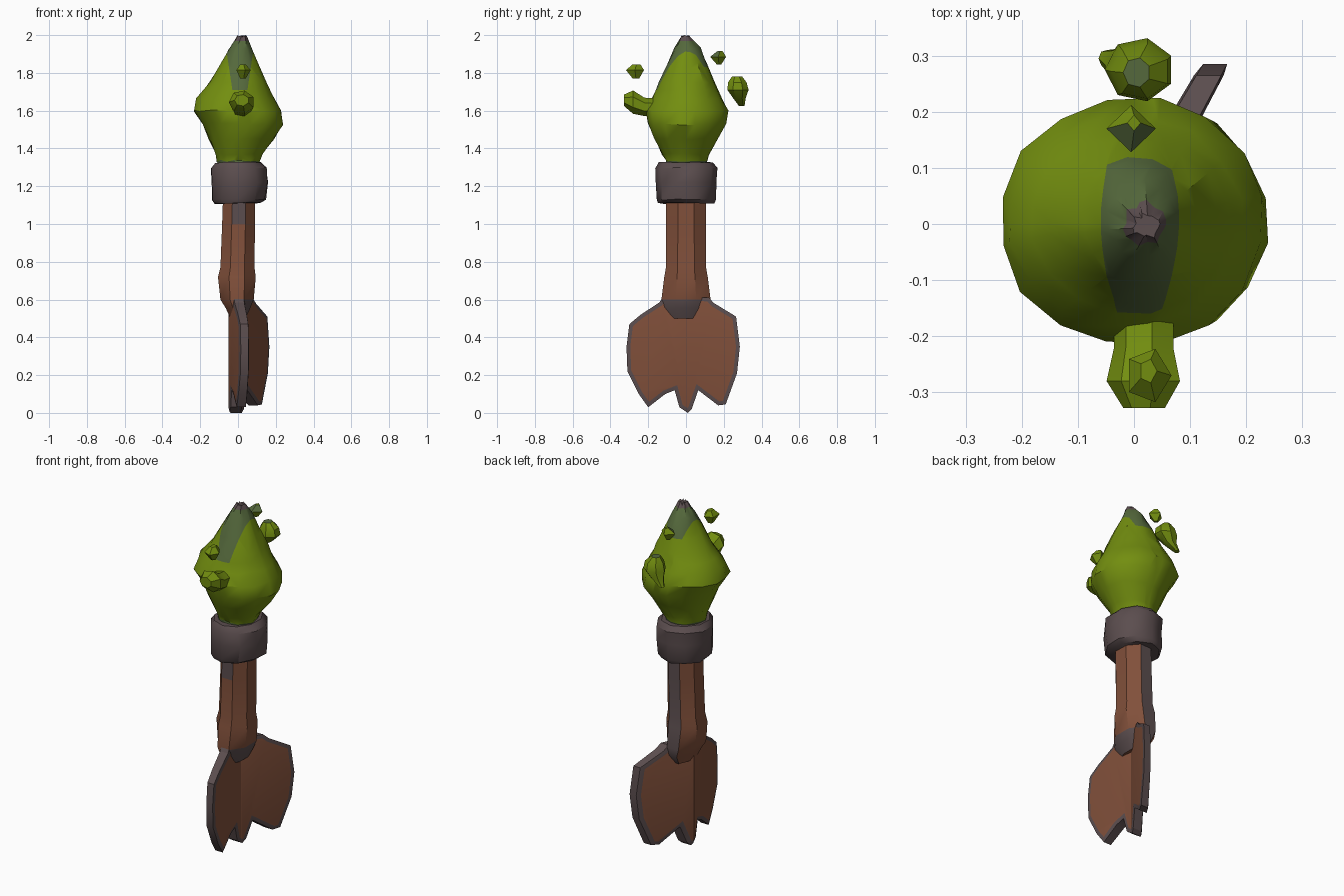
import bpy, bmesh, math, random
from mathutils import Vector, Matrix

random.seed(4)
cube = bpy.data.objects.get("Cube")
if cube:
    bpy.data.objects.remove(cube)


def material(name, r, g, b):
    m = bpy.data.materials.new(name)
    m.use_nodes = True
    m.diffuse_color = (r, g, b, 1)
    m.node_tree.nodes["Principled BSDF"].inputs["Base Color"].default_value = (r, g, b, 1)
    return m


MATS = [material("leaf_green", 0.17, 0.27, 0.005),
        material("moss_green", 0.09, 0.14, 0.045),
        material("wood_brown", 0.22, 0.08, 0.043),
        material("bark_grey", 0.105, 0.075, 0.077)]
GREEN, MOSS, BROWN, GREY = range(4)


def finish(name, bm, rule=None, angle=35):
    """Turn a bmesh into an object, colouring each face by the rule."""
    bmesh.ops.recalc_face_normals(bm, faces=bm.faces)
    if rule:
        for f in bm.faces:
            f.material_index = rule(f.calc_center_median(), f.normal)
    mesh = bpy.data.meshes.new(name)
    bm.to_mesh(mesh)
    bm.free()
    for m in MATS:
        mesh.materials.append(m)
    ob = bpy.data.objects.new(name, mesh)
    bpy.context.collection.objects.link(ob)
    bpy.ops.object.select_all(action='DESELECT')
    ob.select_set(True)
    bpy.context.view_layer.objects.active = ob
    bpy.ops.object.shade_smooth_by_angle(angle=math.radians(angle))
    return ob


def loft(rings, sides, jitter=0.0, turn=0.5, matrix=None):
    """Stack rings of (z, centre x, centre y, radius x, radius y)."""
    bm = bmesh.new()
    loops = []
    for z, cx, cy, rx, ry in rings:
        loop = []
        for i in range(sides):
            a = math.tau * (i + turn) / sides
            k = 1 / math.cos(math.pi / sides) if turn else 1
            p = Vector((cx + k * rx * math.cos(a), cy + k * ry * math.sin(a), z))
            p += Vector(random.uniform(-jitter, jitter) for _ in range(3))
            loop.append(bm.verts.new(p))
        loops.append(loop)
    for lo, hi in zip(loops, loops[1:]):
        for i in range(sides):
            j = (i + 1) % sides
            bm.faces.new((lo[i], lo[j], hi[j], hi[i]))
    bm.faces.new(loops[0][::-1])
    bm.faces.new(loops[-1])
    if matrix:
        bm.transform(matrix)
    return bm


def cut(bm, co, no):
    bmesh.ops.bisect_plane(bm, geom=bm.verts[:] + bm.edges[:] + bm.faces[:],
                           plane_co=co, plane_no=no)


# Bud-shaped head, given by its extents left, right, front and back
head_spans = [(1.30, -.10, .10, -.11, .11), (1.335, -.11, .11, -.11, .11),
              (1.37, -.115, .13, -.125, .125), (1.45, -.15, .19, -.165, .165),
              (1.53, -.185, .235, -.20, .21), (1.60, -.235, .23, -.21, .22),
              (1.66, -.22, .19, -.18, .19), (1.75, -.145, .15, -.14, .15),
              (1.85, -.085, .105, -.10, .11), (1.93, -.045, .07, -.06, .075)]
head_rings = [(z, (a + b) / 2, (c + d) / 2, (b - a) / 2, (d - c) / 2)
              for z, a, b, c, d in head_spans]
head = loft(head_rings + [(1.995, .022, -.003, .022, .02)], 16, jitter=0.005)
PATCH_X, PATCH_Z, SLOPE = 0.01, 1.71, 0.15


def patch_width(z):
    return 0.04 + SLOPE * (z - PATCH_Z)


for side in (-1, 1):
    cut(head, (PATCH_X + side * patch_width(PATCH_Z), 0, PATCH_Z), (side, 0, -SLOPE))
cut(head, (0, 0, 0), (0, 1, 0))
for z in (PATCH_Z, 1.83, 1.97):
    cut(head, (0, 0, z), (0, 0, 1))


def head_colour(c, n):
    if c.z > 1.97:
        return GREY
    low = PATCH_Z if c.y < 0 else 1.83
    on_patch = c.z > low and abs(c.x - PATCH_X) < patch_width(c.z)
    return MOSS if on_patch or c.z < 1.335 else GREEN


finish("head", head, head_colour)

# Knob growing out of the front of the head
knob = loft([(.14, .02, 1.615, .05, .045), (.22, .02, 1.62, .05, .045),
             (.28, .02, 1.645, .062, .057), (.328, .02, 1.655, .035, .028)],
            7, matrix=Matrix.Rotation(math.pi / 2, 4, 'X'))
finish("head_knob", knob, lambda c, n: GREEN)

# Loose fragments floating round the head
front_bit = loft([(1.77, .025, -.265, .016, .018), (1.815, .025, -.27, .042, .05),
                  (1.845, .025, -.262, .016, .022)], 5, turn=0)
finish("front_fragment", front_bit, lambda c, n: GREEN)

top_bit = loft([(1.845, -.005, .175, .012, .012), (1.885, -.005, .17, .044, .042),
                (1.915, 0, .18, .012, .014)], 4, turn=0)
finish("top_fragment", top_bit,
       lambda c, n: MOSS if n.y < 0 and n.z > 0 else GREEN)

back_bit = loft([(1.625, -.05, .295, .012, .014), (1.665, -.012, .283, .035, .03),
                 (1.71, .01, .275, .056, .052), (1.75, .012, .272, .048, .045),
                 (1.782, .005, .27, .022, .024)], 7)
finish("back_fragment", back_bit, lambda c, n: MOSS if c.z > 1.775 else GREEN)

# Thick collar under the head
collar = loft([(1.11, 0, 0, .12, .14), (1.13, .003, 0, .142, .15),
               (1.22, .01, 0, .148, .155), (1.295, .004, 0, .145, .156),
               (1.325, 0, 0, .118, .135)], 10, jitter=0.004)
finish("collar", collar, lambda c, n: GREY, 40)

# Shaft with a swollen lower end
shaft = loft([(.50, 0, 0, .04, .09), (.555, 0, 0, .065, .125),
              (.60, -.005, 0, .088, .13), (.72, -.006, 0, .10, .115),
              (.77, -.003, 0, .09, .106), (1.0, .003, 0, .087, .105),
              (1.15, .006, 0, .085, .105)], 8)


def shaft_colour(c, n):
    back_strip = n.y > 0.8
    front_patch = n.y < -0.8 and c.z > 1.0
    lower_edge = n.x > 0.2 and c.z < 0.59
    return GREY if back_strip or front_patch or lower_edge else BROWN


finish("shaft", shaft, shaft_colour)

# Fin plate with three lower points, folded into a shallow V along its centre
fin_outline = [(.12, .61), (.15, .58), (.265, .51), (.285, .35), (.27, .21),
               (.21, .045), (.17, .04), (.065, .12), (.03, .02), (.01, 0),
               (-.035, .03), (-.06, .12), (-.11, .10), (-.2, .03), (-.25, .1),
               (-.31, .22), (-.315, .35), (-.3, .47), (-.24, .52), (-.14, .585),
               (-.12, .62)]
HALF = 0.03
fin = bmesh.new()
near, far = ([fin.verts.new((x, y, z)) for y, z in fin_outline] for x in (-HALF, HALF))
caps = [fin.faces.new(near), fin.faces.new(far)]
for i in range(len(near)):
    fin.faces.new((near[i - 1], near[i], far[i], far[i - 1]))
bmesh.ops.recalc_face_normals(fin, faces=fin.faces)
bmesh.ops.inset_individual(fin, faces=caps, thickness=0.02, depth=0.006,
                           use_even_offset=True)
for f in fin.faces:
    f.material_index = BROWN if f in caps else GREY
cut(fin, (0, 0, 0), (0, 1, 0))
for v in fin.verts:
    fold = 0.56 if v.co.y > 0 else 0.16
    v.co.x = v.co.x * (1 - abs(v.co.y)) - 0.015 + fold * abs(v.co.y)
finish("fin", fin, angle=25)
